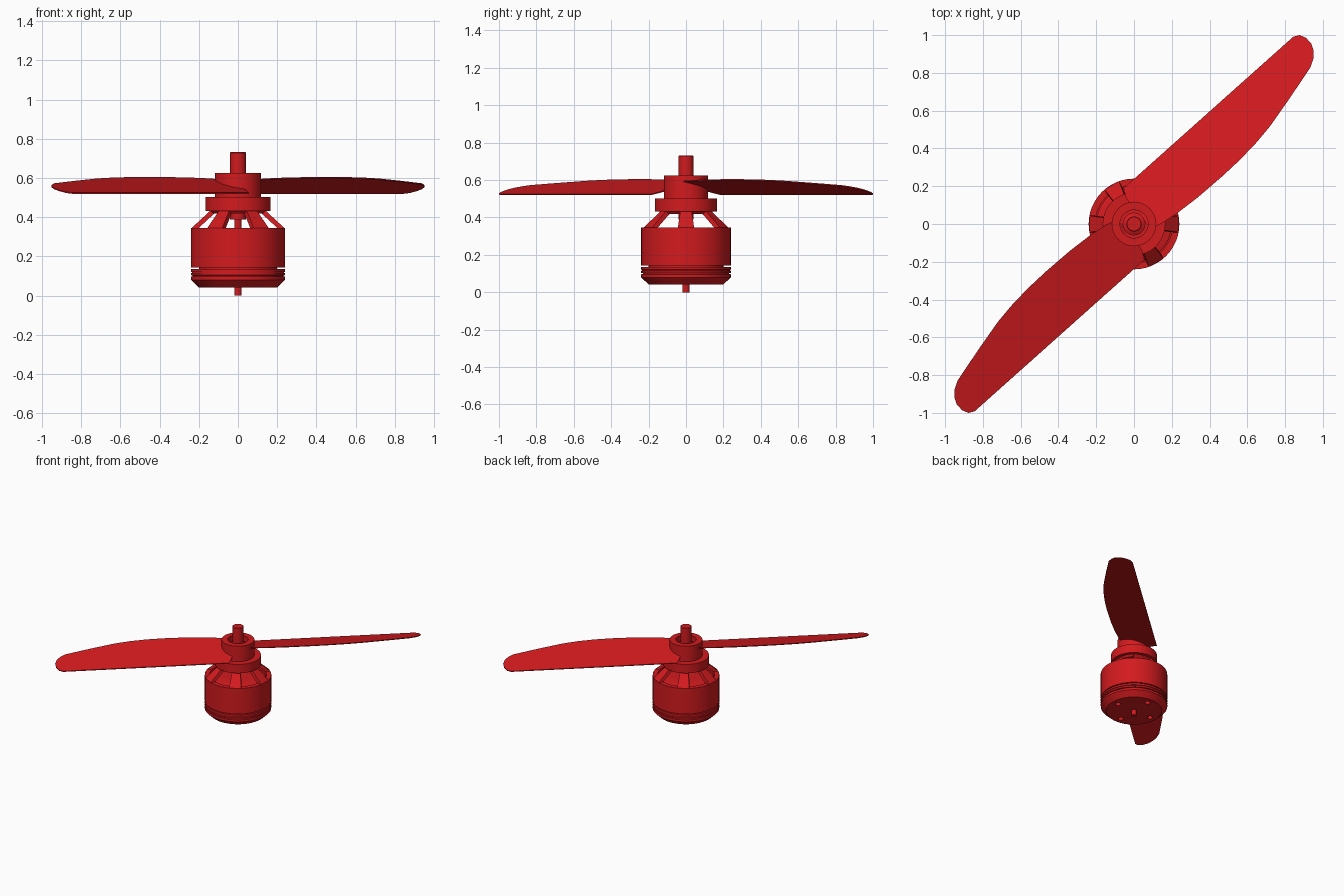
import bpy, bmesh
from math import sin, cos, pi, radians
from mathutils import Vector

if "Cube" in bpy.data.objects:
    bpy.data.objects.remove(bpy.data.objects["Cube"])

red = bpy.data.materials.new("red")
red.diffuse_color = (0.65, 0.0105, 0.013, 1)
red.use_nodes = True
red.node_tree.nodes["Principled BSDF"].inputs["Base Color"].default_value = red.diffuse_color


def finish(name, bm, smooth=True):
    bmesh.ops.recalc_face_normals(bm, faces=bm.faces)
    me = bpy.data.meshes.new(name)
    bm.to_mesh(me)
    bm.free()
    ob = bpy.data.objects.new(name, me)
    bpy.context.collection.objects.link(ob)
    me.materials.append(red)
    if smooth:
        bpy.ops.object.select_all(action='DESELECT')
        ob.select_set(True)
        bpy.context.view_layer.objects.active = ob
        bpy.ops.object.shade_smooth_by_angle(angle=radians(30))
    return ob


def lathe(name, profile, n=48, closed=False):
    """Spin (radius, z) points about z; closed joins the last point to the first."""
    bm = bmesh.new()
    vs = [bm.verts.new((r, 0, z)) for r, z in profile]
    edges = [bm.edges.new(p) for p in zip(vs, vs[1:])]
    if closed:
        edges.append(bm.edges.new((vs[-1], vs[0])))
    bmesh.ops.spin(bm, geom=vs + edges, axis=(0, 0, 1), cent=(0, 0, 0),
                   angle=2 * pi, steps=n, use_duplicate=False)
    bmesh.ops.remove_doubles(bm, verts=bm.verts, dist=1e-5)
    return finish(name, bm)


def prism(bm, lower, upper):
    a = [bm.verts.new(p) for p in lower]
    b = [bm.verts.new(p) for p in upper]
    bm.faces.new(a[::-1])
    bm.faces.new(b)
    for i in range(len(a)):
        j = (i + 1) % len(a)
        bm.faces.new((a[i], a[j], b[j], b[i]))


# Motor base with grooves, and screw holes underneath
base = lathe("motor_base", [(0, .042), (.2, .042), (.24, .08), (.24, .096), (.231, .098),
                            (.231, .102), (.24, .104), (.24, .114), (.235, .116),
                            (.235, .119), (.24, .121), (.24, .135), (0, .135)])
bm = bmesh.new()
for i in range(4):
    a = i * pi / 2
    r = bmesh.ops.create_cone(bm, cap_ends=True, segments=20, radius1=.02, radius2=.02, depth=.06)
    bmesh.ops.translate(bm, verts=r["verts"], vec=(.15 * cos(a), .15 * sin(a), .042))
holes = finish("screw_hole_cutter", bm, False)
holes.hide_render = True
holes.hide_set(True)
cut = base.modifiers.new("holes", 'BOOLEAN')
cut.operation = 'DIFFERENCE'
cut.object = holes

# Stator inside the bell
lathe("stator", [(0, .13), (.2, .13), (.2, .325), (.19, .33), (.06, .33), (0, .33)])

# Rotating bell wall
lathe("motor_bell", [(.24, .142), (.24, .345), (.205, .345), (.205, .142)], closed=True)

# Six sloped spokes carrying the top plate, flared towards the bell
bm = bmesh.new()
section = [(.24, .345), (.14, .437), (.105, .437), (.205, .345)]
for k in range(6):
    side = []
    for s in (-1, 1):
        side.append([])
        for r, z in section:
            a = k * pi / 3 + s * (.044 / r if r > .15 else .03 / r)
            side[-1].append((r * cos(a), r * sin(a), z))
    prism(bm, *side)
finish("bell_spokes", bm, False)

# Top plate, shaft collar and thin motor shaft
lathe("top_plate", [(0, .418), (.13, .418), (.142, .432), (.166, .432), (.166, .502), (0, .502)])
lathe("shaft_collar", [(0, .388), (.04, .388), (.04, .425), (0, .425)], 32)
lathe("motor_shaft", [(0, 0), (.019, 0), (.019, .42), (0, .42)], 24)

# Propeller hub with recessed top, and threaded post
lathe("propeller_hub", [(0, .5), (.118, .5), (.118, .625), (.074, .625), (.074, .57), (0, .57)])
lathe("propeller_post", [(0, .56), (.06, .56), (.06, .59), (.04, .6), (.04, .728), (.037, .731), (0, .731)], 32)

# Two flat tilted blades: outline in (along, across) coordinates
outline = [(.05, -.06), (.05, .08), (.12, .097), (.21, .11), (.35, .12), (.52, .123), (.65, .12),
           (.77, .11), (.88, .094), (1.06, .052), (1.25, .003), (1.29, -.02), (1.32, -.05),
           (1.337, -.09), (1.335, -.13), (1.32, -.162), (1.29, -.178), (.085, -.178), (.06, -.13)]
U, V = Vector((.746, .666, 0)), Vector((.666, -.746, 0))
for name, turn in (("blade_right", 1), ("blade_left", -1)):
    layers = []
    for dz in (0, .006):
        layer = []
        for u, v in outline:
            p = (U * u + V * v) * turn
            p.z = .519 + .265 * (v + .178) + dz
            layer.append(p)
        layers.append(layer)
    bm = bmesh.new()
    prism(bm, *layers)
    finish(name, bm)
